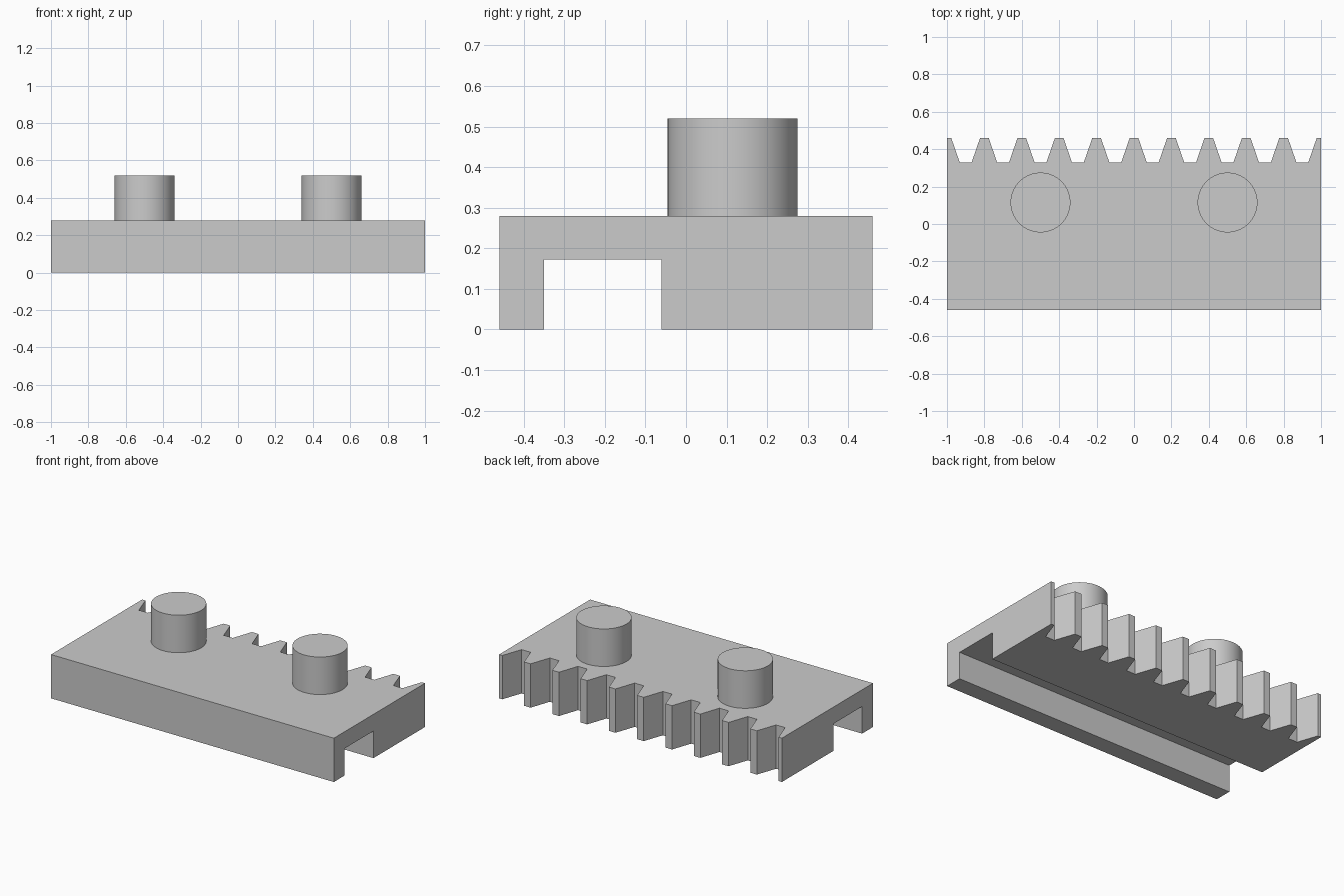
import bpy
import bmesh
import math

cube = bpy.data.objects.get("Cube")
if cube:
    bpy.data.objects.remove(cube, do_unlink=True)

HEIGHT = 0.28
PITCH = 0.2
FRONT, ROOT, TIP = -0.46, 0.33, 0.46
TIP_HALF, ROOT_HALF = 0.023, 0.032

grey = bpy.data.materials.new("plain grey")
grey.use_nodes = True
grey.diffuse_color = (0.6, 0.6, 0.6, 1)
grey.node_tree.nodes["Principled BSDF"].inputs["Base Color"].default_value = grey.diffuse_color


def extrude_outline(name, points, z0, z1):
    """Solid prism standing on a flat outline in x and y."""
    bm = bmesh.new()
    face = bm.faces.new([bm.verts.new((x, y, z0)) for x, y in points])
    top = bmesh.ops.extrude_face_region(bm, geom=[face])["geom"]
    verts = [v for v in top if isinstance(v, bmesh.types.BMVert)]
    bmesh.ops.translate(bm, verts=verts, vec=(0, 0, z1 - z0))
    bmesh.ops.recalc_face_normals(bm, faces=bm.faces)
    mesh = bpy.data.meshes.new(name)
    bm.to_mesh(mesh)
    bm.free()
    mesh.materials.append(grey)
    obj = bpy.data.objects.new(name, mesh)
    bpy.context.collection.objects.link(obj)
    return obj


# Toothed bar: one gap per pitch along the back, half teeth at both ends
outline = [(1, FRONT), (1, TIP)]
for i in range(10):
    gap = 1 - PITCH * (i + 0.5)
    shoulder = PITCH / 2 - TIP_HALF
    outline += [(gap + shoulder, TIP), (gap + ROOT_HALF, ROOT),
                (gap - ROOT_HALF, ROOT), (gap - shoulder, TIP)]
outline += [(-1, TIP), (-1, FRONT)]
rack = extrude_outline("toothed_bar", outline, 0, HEIGHT)

# Channel along the underside
channel = extrude_outline(
    "channel_cutter",
    [(-1.1, -0.35), (1.1, -0.35), (1.1, -0.06), (-1.1, -0.06)], -0.1, 0.173)
channel.hide_render = True
channel.hide_set(True)
cut = rack.modifiers.new("channel", "BOOLEAN")
cut.operation = "DIFFERENCE"
cut.solver = "EXACT"
cut.object = channel
bpy.ops.object.select_all(action="DESELECT")
bpy.context.view_layer.objects.active = rack
rack.select_set(True)
bpy.ops.object.modifier_apply(modifier=cut.name)
bpy.data.objects.remove(channel, do_unlink=True)

# Round pegs on the top
for side, x in (("left", 0.5), ("right", -0.5)):
    bpy.ops.mesh.primitive_cylinder_add(
        vertices=64, radius=0.16, depth=0.24, location=(x, 0.115, HEIGHT + 0.12))
    peg = bpy.context.object
    peg.name = side + "_peg"
    peg.data.materials.append(grey)
    bpy.ops.object.shade_smooth_by_angle(angle=math.radians(30))
